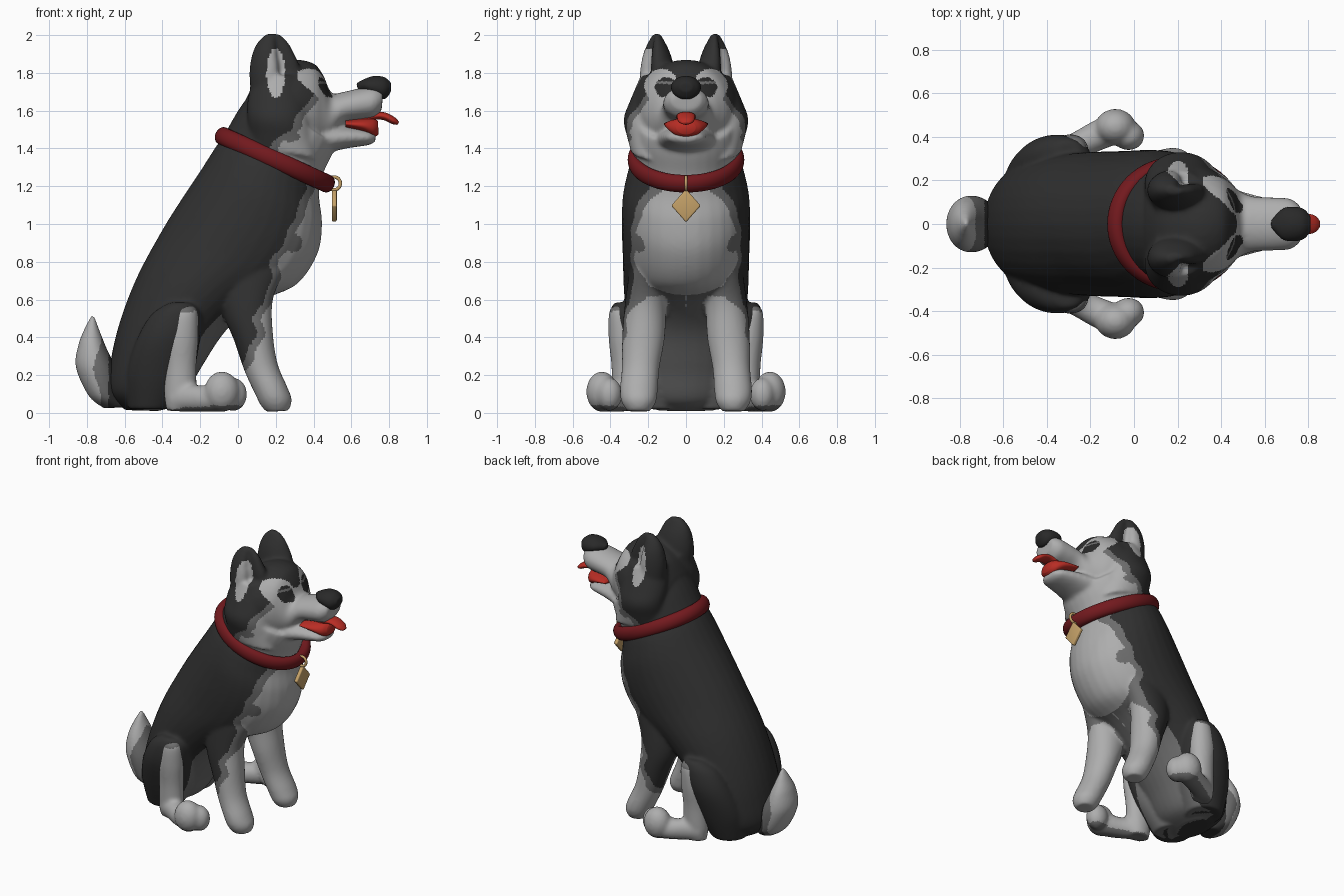
import bpy, bmesh, math
from mathutils import Vector

def material(name, r, g, b):
    m = bpy.data.materials.new(name)
    m.diffuse_color = (r, g, b, 1)
    return m

BLACK = material("black_fur", .03, .03, .03)
GREY = material("grey_fur", .15, .15, .15)
WHITE = material("white_fur", .42, .42, .42)
DARK = material("nose_black", .022, .022, .022)
RED = material("collar_red", .17, .01, .013)
TONGUE = material("tongue_red", .48, .026, .018)
GOLD = material("tag_gold", .56, .36, .14)

def loft(bm, sections, s=1, dent=None, n=32, steps=6):
    """Smooth loft; each section (ax, az, bx, bz, w, y) is an ellipse on diameter a-b with half width w."""
    P = [list(p) + [0] * (6 - len(p)) for p in sections]
    P = [P[0]] + P + [P[-1]]
    rows = []
    for i in range(1, len(P) - 2):
        for k in range(steps):
            t = k / steps
            rows.append([.5 * (2 * b + (c - a) * t + (2 * a - 5 * b + 4 * c - d) * t * t
                               + (3 * b - a - 3 * c + d) * t ** 3)
                         for a, b, c, d in zip(*P[i - 1:i + 3])])
    rows.append(P[-1])
    rings = []
    for ax, az, bx, bz, w, y in rows:
        ring = []
        for k in range(n):
            t = math.tau * k / n
            r = 1 - (.7 * math.exp(-((t - dent) / .5) ** 2) if dent else 0)
            c = math.cos(t) * r
            ring.append(bm.verts.new(((ax + bx) / 2 + (bx - ax) / 2 * c,
                                      s * (y + w * math.sin(t) * r),
                                      (az + bz) / 2 + (bz - az) / 2 * c)))
        rings.append(ring)
    for p, q in zip(rings, rings[1:]):
        for k in range(n):
            j = (k + 1) % n
            bm.faces.new((p[k], p[j], q[j], q[k]))
    bm.faces.new(rings[0])
    bm.faces.new(rings[-1])

def ball(bm, c, r):
    v = bmesh.ops.create_uvsphere(bm, u_segments=32, v_segments=20, radius=1)["verts"]
    for p in v:
        p.co = Vector(c) + Vector((p.co.x * r[0], p.co.y * r[1], p.co.z * r[2]))

def finish(bm, name, mats, rule=None, voxel=None, smooth=6):
    """Turn bmesh into an object, optionally fuse the parts, then colour faces by a rule."""
    bmesh.ops.recalc_face_normals(bm, faces=bm.faces)
    me = bpy.data.meshes.new(name)
    bm.to_mesh(me)
    bm.free()
    ob = bpy.data.objects.new(name, me)
    bpy.context.collection.objects.link(ob)
    if voxel:
        m = ob.modifiers.new("fuse", "REMESH")
        m.mode = "VOXEL"
        m.voxel_size = voxel
        m = ob.modifiers.new("soften", "SMOOTH")
        m.factor, m.iterations = .5, smooth
        me = bpy.data.meshes.new_from_object(ob.evaluated_get(bpy.context.evaluated_depsgraph_get()))
        ob.modifiers.clear()
        ob.data = me
    me.materials.clear()
    for m in mats:
        me.materials.append(m)
    for p in me.polygons:
        p.use_smooth = True
        p.material_index = rule(p.center, p.normal) if rule else 0
    return ob

def inside(p, c, r):
    return sum(((a - b) / k) ** 2 for a, b, k in zip(p, c, r)) < 1

# Fur boundary: height -> x beyond which the coat is white
EDGE = [(0, 0), (.2, 0), (.28, .04), (.5, .10), (.65, .15), (.8, .19), (.95, .25), (1.1, .345),
        (1.2, .34), (1.3, .3), (1.38, .18), (1.45, .19), (1.5, .26), (1.6, .35), (1.7, .41),
        (1.76, .45), (1.8, .49), (2.1, .7)]

def edge_x(z):
    for (z0, x0), (z1, x1) in zip(EDGE, EDGE[1:]):
        if z <= z1:
            return x0 + (x1 - x0) * max(0, z - z0) / (z1 - z0)
    return 1

def coat(p, n):
    x, y, z = p.x, abs(p.y), p.z
    # muzzle, eyes, brows and ear linings
    if z > 1.6 and x > .32:
        if x < .51 and inside((y, z), (.105, 1.722), (.058, .054)):
            return 1 if abs(z - 1.748) < .007 else 3
        if x > .485 and z < 1.74:
            return 2
        if inside((y, z), (.13, 1.73), (.09, .092)):
            return 2
        if z > 1.74:
            return 0
    if y > .14 and n.y * p.y > -.03 and n.x > -.5:
        if inside((x, z), (.2, 1.8), (.05, .13)):
            return 2
    # belly and inner legs
    if z < .62 and y < .24 and x < .12 and n.x * .9 - n.z * .4 > .4 and x < -.02 + max(0, z - .4) * .6:
        return 1
    if z < .62 and y < .22 and x > 0 and n.y * p.y < 0:
        return 2
    d = x - edge_x(z) + .015 * math.sin(23 * z + 2) + .01 * math.sin(41 * z)
    if z < .72 and y < .22 and d < 0 and x > -.1 and n.z < -.2:
        return 1
    if inside((x, z), (.29, .9), (.05, .05)) or inside((x, z), (.28, 1.46), (.05, .025)):
        return 1
    return 0 if d < 0 else 1 if d < .045 and z < 1.72 else 2

# Body, head, front legs and ears fused into one skin
bm = bmesh.new()
loft(bm, [(-.60, .015, -.42, .01, .15), (-.685, .12, -.30, .06, .25), (-.67, .3, -.2, .23, .295),
          (-.62, .5, -.06, .44, .315), (-.53, .73, .12, .59, .33), (-.40, .97, .31, .68, .335),
          (-.30, 1.13, .42, .84, .34), (-.2, 1.28, .445, 1.0, .335), (-.13, 1.39, .43, 1.14, .31),
          (-.07, 1.48, .44, 1.24, .28), (0, 1.60, .49, 1.35, .285), (.07, 1.7, .52, 1.42, .265)])
loft(bm, [(.05, 1.68, .05, 1.45, .16), (.11, 1.78, .11, 1.35, .24), (.2, 1.84, .2, 1.34, .285),
          (.3, 1.87, .3, 1.34, .275), (.4, 1.85, .4, 1.38, .225), (.45, 1.79, .45, 1.40, .18),
          (.495, 1.695, .495, 1.44, .145), (.56, 1.70, .56, 1.53, .125), (.65, 1.72, .65, 1.55, .122),
          (.72, 1.73, .72, 1.56, .115), (.77, 1.71, .76, 1.60, .08)])
loft(bm, [(.42, 1.52, .42, 1.36, .17), (.55, 1.52, .55, 1.395, .135), (.64, 1.51, .64, 1.41, .112),
          (.70, 1.495, .70, 1.42, .09), (.73, 1.475, .73, 1.44, .05)])
for s in (1, -1):
    # cheek ruff
    loft(bm, [(.08, 1.78, .33, 1.79, .11, .13), (.05, 1.65, .37, 1.66, .13, .165),
              (.05, 1.56, .38, 1.55, .14, .19), (.06, 1.47, .40, 1.44, .125, .185),
              (.06, 1.42, .42, 1.34, .11, .18)], s)
    # front leg
    loft(bm, [(-.12, .74, .25, .76, .10, .2), (-.08, .53, .185, .6, .11, .215),
              (-.02, .38, .185, .42, .113, .225), (.035, .22, .21, .26, .10, .24),
              (.095, .09, .26, .14, .10, .25), (.12, .04, .285, .07, .09, .25),
              (.15, .005, .27, .012, .06, .25)], s)
    # ear
    loft(bm, [(.07, 1.66, .31, 1.7, .10, .155), (.06, 1.8, .33, 1.82, .095, .155),
              (.075, 1.9, .30, 1.9, .075, .157), (.105, 1.965, .265, 1.965, .045, .157),
              (.15, 2.008, .22, 2.008, .018, .156)], s, dent=.95)
    # thigh
    loft(bm, [(-.36, .585, -.25, .585, .04, .34), (-.46, .52, -.2, .53, .095, .31),
              (-.54, .38, -.2, .4, .135, .27), (-.59, .2, -.24, .2, .14, .21),
              (-.58, .02, -.34, .02, .12, .16)], s)
finish(bm, "body", [BLACK, GREY, WHITE, DARK], coat, .0115, 8)

# Hind legs: shin, foot and two toes
for s, side in ((1, "left"), (-1, "right")):
    bm = bmesh.new()
    loft(bm, [(-.31, .565, -.25, .57, .03, .345), (-.35, .53, -.215, .54, .06, .347),
              (-.385, .4, -.21, .4, .075, .335), (-.385, .25, -.22, .25, .07, .325),
              (-.39, .1, -.22, .1, .07, .32), (-.38, .012, -.24, .012, .055, .32)], s)
    loft(bm, [(-.37, .15, -.37, .01, .05, .32), (-.27, .155, -.27, .005, .075, .35),
              (-.18, .145, -.18, .005, .075, .40), (-.08, .17, -.08, .005, .075, .44)], s)
    ball(bm, (-.085, s * .445, .112), (.093, .083, .107))
    ball(bm, (-.025, s * .405, .098), (.073, .067, .088))
    finish(bm, side + "_hind_leg", [WHITE, GREY],
           lambda p, n: int(n.z < -.6 and p.z < .1 or inside(p, (-.3, p.y, .57), (.12, 1, .04))), .0125)

# Tail
bm = bmesh.new()
loft(bm, [(-.71, .025, -.58, .03, .07), (-.79, .09, -.62, .09, .115), (-.858, .24, -.64, .22, .13),
          (-.845, .36, -.695, .34, .105), (-.81, .45, -.735, .44, .055), (-.775, .515, -.76, .51, .012)])
finish(bm, "tail", [WHITE, GREY, BLACK],
       lambda p, n: 2 if p.x > -.685 else 1 if p.x > -.745 + .02 * math.sin(20 * p.z) else 0, .009, 3)

# Nose, mouth and tongue
bm = bmesh.new()
loft(bm, [(.625, 1.745, .64, 1.70, .02), (.67, 1.768, .69, 1.69, .07), (.72, 1.784, .74, 1.665, .08),
          (.775, 1.778, .78, 1.662, .07), (.81, 1.75, .81, 1.70, .035)])
finish(bm, "nose", [DARK], None, .008, 4)
bm = bmesh.new()
loft(bm, [(.57, 1.55, .57, 1.51, .118), (.66, 1.56, .66, 1.485, .110), (.715, 1.56, .715, 1.46, .085),
          (.74, 1.545, .745, 1.475, .05)])
finish(bm, "mouth", [TONGUE])
bm = bmesh.new()
loft(bm, [(.62, 1.56, .62, 1.51, .05), (.72, 1.59, .72, 1.55, .05), (.78, 1.59, .77, 1.55, .048),
          (.83, 1.565, .815, 1.53, .042), (.853, 1.54, .843, 1.525, .02)])
finish(bm, "tongue", [TONGUE])

# Collar
def torus(name, loc, rot, R, r, mat, scale=(1, 1, 1)):
    bpy.ops.mesh.primitive_torus_add(location=loc, rotation=rot, major_radius=R, minor_radius=r,
                                     major_segments=64, minor_segments=20)
    ob = bpy.context.object
    ob.name, ob.scale = name, scale
    ob.data.materials.append(mat)
    bpy.ops.object.shade_smooth()

torus("collar", (.195, 0, 1.34), (0, math.radians(24.5), 0), .295, .037, RED, (1.035, .93, 1.3))
torus("tag_ring", (.508, 0, 1.215), (math.pi / 2, 0, 0), .034, .009, GOLD)

# Diamond tag
bm = bmesh.new()
bmesh.ops.create_cube(bm, size=1)
for v in bm.verts:
    y, z = v.co.y, v.co.z
    v.co = (.51 + v.co.x * .026, (y - z) * .078, 1.097 + (y + z) * .088)
bmesh.ops.bevel(bm, geom=bm.edges[:], offset=.008, segments=3, affect="EDGES", profile=.5)
finish(bm, "tag", [GOLD])
